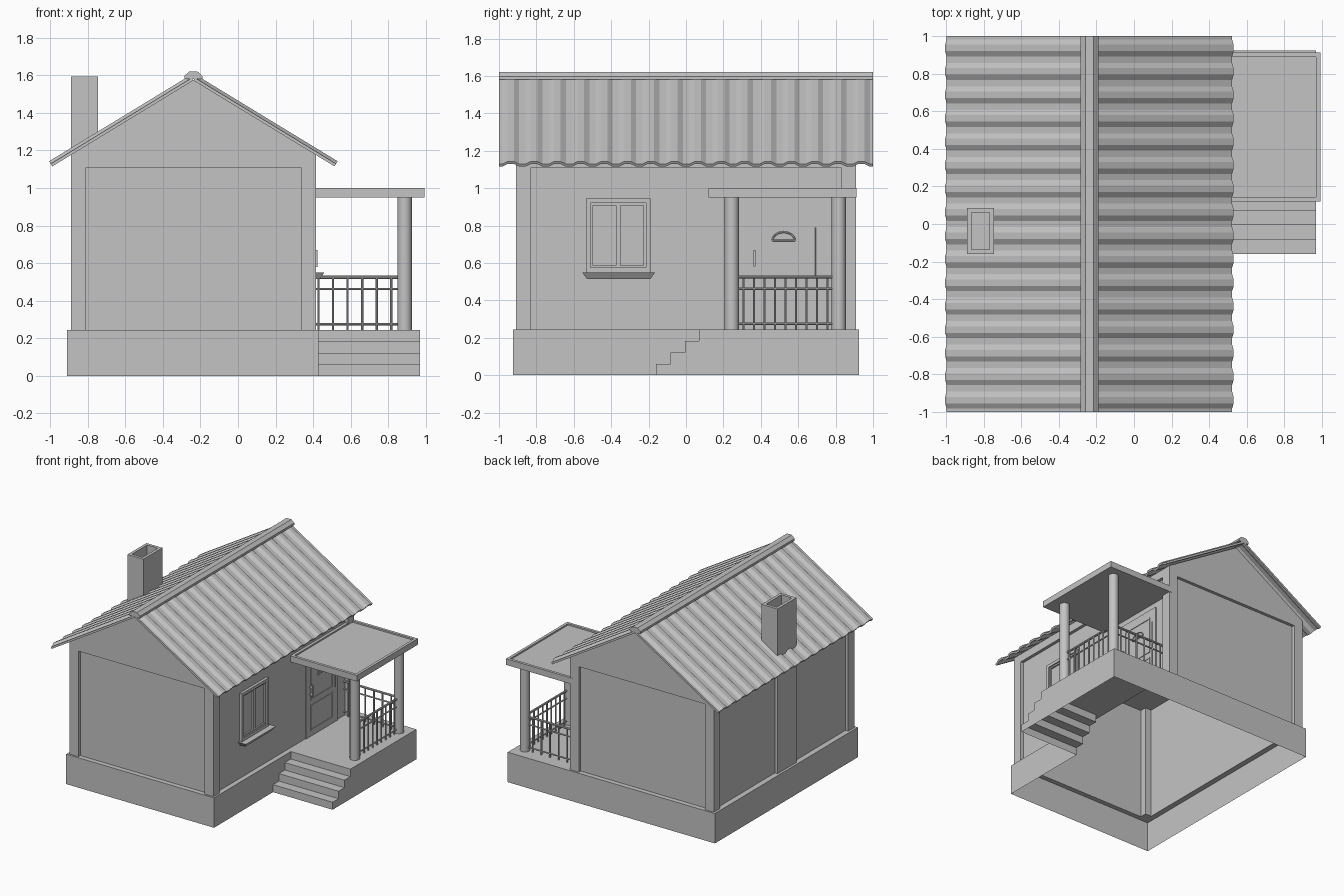
import bpy, bmesh
from math import pi, cos, sin
from mathutils import Vector

if "Cube" in bpy.data.objects:
    bpy.data.objects.remove(bpy.data.objects["Cube"])

grey = bpy.data.materials.new("plain grey")
grey.use_nodes = True
grey.diffuse_color = (0.55, 0.55, 0.55, 1)
grey.node_tree.nodes["Principled BSDF"].inputs["Base Color"].default_value = (0.55, 0.55, 0.55, 1)


def finish(name, bm):
    mesh = bpy.data.meshes.new(name)
    bm.to_mesh(mesh)
    bm.free()
    mesh.materials.append(grey)
    ob = bpy.data.objects.new(name, mesh)
    bpy.context.collection.objects.link(ob)
    return ob


def add_box(bm, x, y, z):
    ret = bmesh.ops.create_cube(bm, size=1)
    for v in ret["verts"]:
        v.co = [r[0] if c < 0 else r[1] for r, c in zip((x, y, z), v.co)]
    return ret["verts"]


def boxes(name, specs):
    bm = bmesh.new()
    for spec in specs:
        add_box(bm, *spec)
    return finish(name, bm)


def polygons(name, polys, recalc=False):
    bm = bmesh.new()
    for poly in polys:
        bm.faces.new([bm.verts.new(p) for p in poly])
    bmesh.ops.remove_doubles(bm, verts=bm.verts, dist=0.0001)
    if recalc:
        bmesh.ops.recalc_face_normals(bm, faces=bm.faces)
    return finish(name, bm)


def prism_y(name, profile, y0, y1):
    """Closed solid from an (x, z) profile drawn out along y."""
    a = [(x, y0, z) for x, z in profile]
    b = [(x, y1, z) for x, z in profile]
    n = len(a)
    sides = [(a[i], a[(i + 1) % n], b[(i + 1) % n], b[i]) for i in range(n)]
    return polygons(name, [a, b] + sides, recalc=True)


def sunken_box(name, x, y, z, rim, depth):
    """Box whose top face is inset and pushed down."""
    bm = bmesh.new()
    add_box(bm, x, y, z)
    top = max(bm.faces, key=lambda f: f.calc_center_median().z)
    bmesh.ops.inset_region(bm, faces=[top], thickness=rim)
    ring = bmesh.ops.extrude_discrete_faces(bm, faces=[top])["faces"][0]
    for v in ring.verts:
        v.co.z -= depth
    return finish(name, bm)


def add_rod(bm, a, b, radius, sides=8):
    a, b = Vector(a), Vector(b)
    ret = bmesh.ops.create_cone(bm, cap_ends=True, segments=sides, radius1=radius,
                                radius2=radius, depth=(b - a).length)
    turn = (b - a).to_track_quat('Z', 'Y')
    for v in ret["verts"]:
        v.co = turn @ v.co + (a + b) / 2


def smooth(ob):
    bpy.ops.object.select_all(action='DESELECT')
    ob.select_set(True)
    bpy.context.view_layer.objects.active = ob
    bpy.ops.object.shade_smooth_by_angle()


# Main levels
BASE, EAVE = 0.245, 1.165
FX0, FX1, FY = -0.91, 0.43, 0.925      # foundation
WX0, WX1, WY = -0.89, 0.415, 0.91      # posts and beams
D = 0.025                              # panel recess
PX0, PX1, PY = WX0 + D, WX1 - D, WY - D
PORCH = 0.97

# Foundation, porch floor and steps: one shell, open underneath
stair = []
for i in range(4):
    y = -0.16 + i * 0.0767
    stair += [(y, BASE * i / 4), (y, BASE * (i + 1) / 4)]
side = [(FX1, y, z) for y, z in stair]
out = [(PORCH, y, z) for y, z in stair]
faces = [
    [(FX0, -FY, 0), (FX1, -FY, 0), (FX1, -FY, BASE), (FX0, -FY, BASE)],
    [(FX0, FY, 0), (FX0, -FY, 0), (FX0, -FY, BASE), (FX0, FY, BASE)],
    [(PORCH, FY, 0), (FX0, FY, 0), (FX0, FY, BASE), (PORCH, FY, BASE)],
    [(FX1, -FY, 0)] + side + [(FX1, -FY, BASE)],
    [(PORCH, FY, 0), (PORCH, FY, BASE)] + out[::-1],
    [side[-1], out[-1], (PORCH, FY, BASE), (FX1, FY, BASE)],
]
faces += [[side[i], out[i], out[i + 1], side[i + 1]] for i in range(7)]
outer = [(FX0, -FY, BASE), (FX1, -FY, BASE), (FX1, FY, BASE), (FX0, FY, BASE)]
inner = [(PX0, -PY, BASE), (PX1, -PY, BASE), (PX1, PY, BASE), (PX0, PY, BASE)]
for i in range(4):
    j = (i + 1) % 4
    faces.append([outer[i], outer[j], inner[j], inner[i]])
polygons("foundation_and_steps", faces)

# Wall panels, corner posts and top beams
lift = [(x, y, EAVE) for x, y, z in inner]
polygons("wall_panels", [[inner[i], inner[(i + 1) % 4], lift[(i + 1) % 4], lift[i]]
                         for i in range(4)])
P = 0.08
boxes("corner_posts", [(x, y, (BASE, EAVE))
                       for x in ((WX0, WX0 + P), (WX1 - P, WX1))
                       for y in ((-WY, -WY + P), (WY - P, WY))])
beam = (1.11, EAVE)
boxes("top_beams",
      [((WX0 + P, WX1 - P), y, beam) for y in ((-WY, -PY), (PY, WY))] +
      [(x, (-WY + P, WY - P), beam) for x in ((WX0, PX0), (PX1, WX1))])

# Gable block under the roof
MID = (WX0 + WX1) / 2
prism_y("gables", [(WX0, EAVE), (WX1, EAVE), (WX1, 1.177), (MID, 1.573), (WX0, 1.177)], -WY, WY)

# Corrugated roof sheets
wave = []
for k in range(16):
    y = -1 + 0.125 * k
    wave += [(y, 0), (y + 0.017, 0), (y + 0.045, 1), (y + 0.08, 1), (y + 0.108, 0)]
wave.append((1, 0))
down, normal = Vector((0.854, -0.52)), Vector((0.52, 0.854))


def roof_sheet(name, sign):
    def at(s, y, h):
        p = Vector((0, 1.573)) + down * s + normal * h
        return (MID + sign * p.x, y, p.y)
    rows = [[at(s, y, 0.016 * (c + t)) for s, t in ((0, 0), (0.88, 0), (0.88, 1), (0, 1))]
            for y, c in wave]
    quads = [rows[0], rows[-1]]
    for a, b in zip(rows, rows[1:]):
        quads += [(a[i], a[(i + 1) % 4], b[(i + 1) % 4], b[i]) for i in range(4)]
    polygons(name, quads, recalc=True)


roof_sheet("roof_sheet_left", 1)
roof_sheet("roof_sheet_right", -1)
prism_y("ridge_cap", [(MID - 0.048, 1.58), (MID + 0.048, 1.58), (MID + 0.048, 1.597),
                      (MID + 0.022, 1.62), (MID - 0.022, 1.62), (MID - 0.048, 1.597)], -1, 1)

# Chimney and the flat pilaster below it
sunken_box("chimney", (WX0, -0.745), (-0.16, 0.085), (EAVE, 1.595), 0.034, 0.2)
boxes("chimney_pilaster", [((WX0, PX0), (-0.16, 0.085), (BASE, 1.11))])

# Porch roof and columns
sunken_box("porch_roof", (PX1, 0.993), (0.12, 0.912), (0.95, 1.0), 0.032, 0.012)
bm = bmesh.new()
for y in (0.245, 0.817):
    add_rod(bm, (0.888, y, BASE), (0.888, y, 0.95), 0.038, 24)
smooth(finish("porch_columns", bm))


# Railings
def railing(name, start, end, count):
    a, b = Vector(start), Vector(end)
    bm = bmesh.new()
    for z, r in ((0.275, 0.006), (0.462, 0.006), (0.525, 0.009)):
        add_rod(bm, (a.x, a.y, z), (b.x, b.y, z), r)
    for i in range(count):
        p = a.lerp(b, (i + 0.5) / count)
        add_rod(bm, (p.x, p.y, BASE), (p.x, p.y, 0.525), 0.006)
    smooth(finish(name, bm))


railing("side_railing", (0.888, 0.28), (0.888, 0.785), 9)
railing("back_railing", (PX1, 0.817), (0.855, 0.817), 6)


# Window with two sashes and a tapered sill
def frame(x, y, z, w):
    return [(x, (y[0], y[0] + w), z), (x, (y[1] - w, y[1]), z),
            (x, (y[0] + w, y[1] - w), (z[0], z[0] + w)),
            (x, (y[0] + w, y[1] - w), (z[1] - w, z[1]))]


boxes("window_frame", frame((PX1, 0.412), (-0.535, -0.19), (0.55, 0.945), 0.025))
sashes = []
for y in ((-0.51, -0.3625), (-0.3625, -0.215)):
    sashes += frame((PX1, 0.402), y, (0.575, 0.92), 0.012)
boxes("window_sashes", sashes)
bm = bmesh.new()
for v in add_box(bm, (PX1, 0.46), (-0.555, -0.165), (0.515, 0.55)):
    if v.co.z < 0.53:
        v.co.y += 0.025 if v.co.y < -0.36 else -0.025
        if v.co.x > 0.4:
            v.co.x -= 0.025
finish("window_sill", bm)

# Door with raised mouldings, hinge rod, handle and arched light
boxes("door", [((PX1, 0.398), (0.315, 0.725), (BASE, 0.905))])
boxes("door_mouldings", frame((0.398, 0.403), (0.37, 0.66), (0.54, 0.84), 0.012) +
      frame((0.398, 0.403), (0.37, 0.66), (0.29, 0.5), 0.012))
bm = bmesh.new()
add_rod(bm, (0.401, 0.69, 0.53), (0.401, 0.69, 0.79), 0.004)
finish("door_rod", bm)
boxes("door_handle", [((0.412, 0.424), (0.36, 0.372), (0.58, 0.67)),
                      ((0.398, 0.412), (0.36, 0.372), (0.59, 0.602)),
                      ((0.398, 0.412), (0.36, 0.372), (0.648, 0.66))])
arch = [(0.401, 0.522 + 0.06 * cos(pi * i / 12), 0.72 + 0.045 * sin(pi * i / 12))
        for i in range(13)]
bm = bmesh.new()
for a, b in zip(arch, arch[1:] + arch[:1]):
    add_rod(bm, a, b, 0.005, 6)
finish("door_arch_light", bm)
